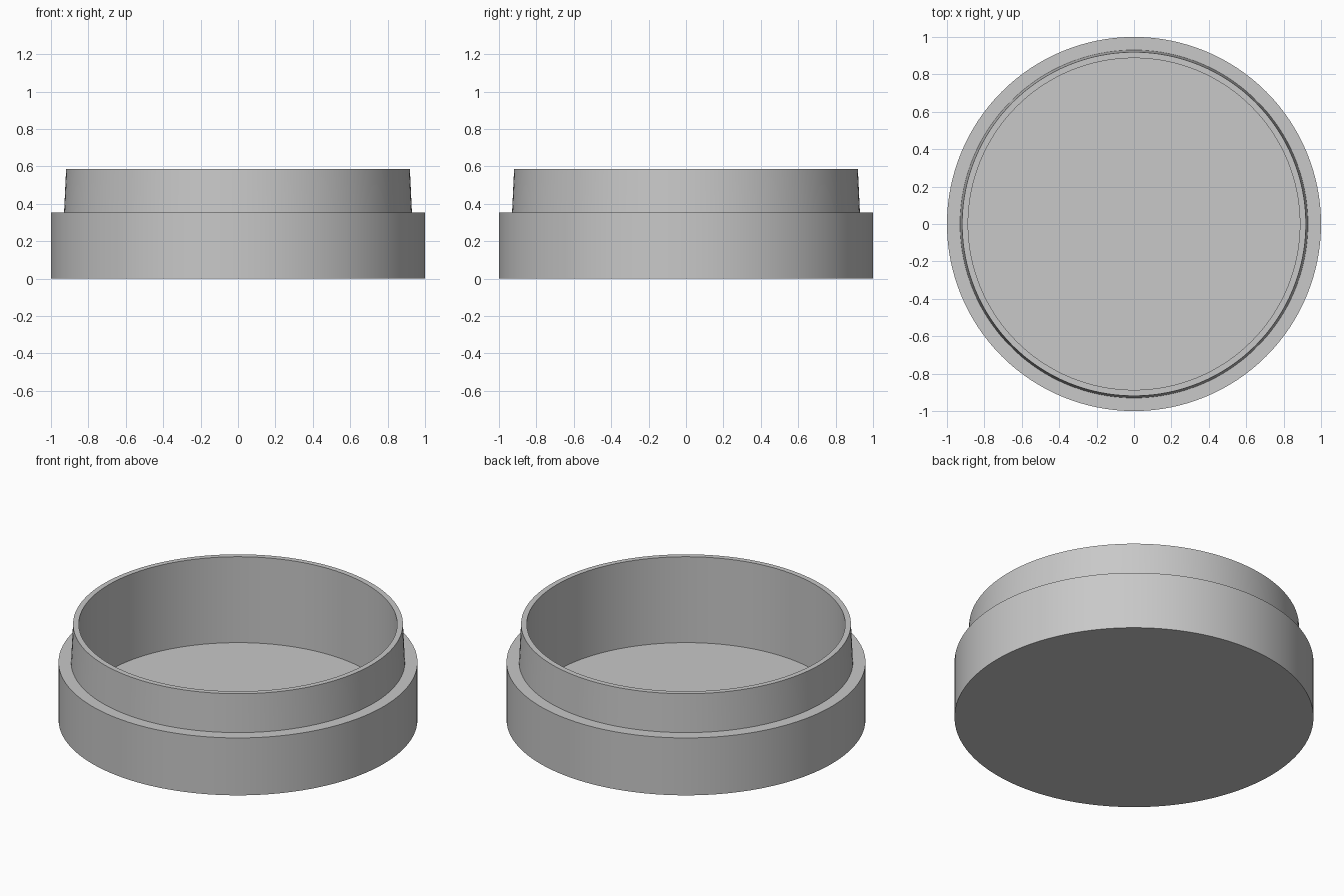
import bpy
import bmesh
import math
from mathutils import Matrix

cube = bpy.data.objects.get("Cube")
if cube:
    bpy.data.objects.remove(cube, do_unlink=True)

SEGMENTS = 128

# Plain grey plastic
grey = bpy.data.materials.new("light_grey")
grey.use_nodes = True
colour = (0.58, 0.58, 0.58, 1)
grey.diffuse_color = colour
grey.node_tree.nodes["Principled BSDF"].inputs["Base Color"].default_value = colour


def lathe(name, profile, material):
    """Spin a (radius, height) profile around z into a closed solid."""
    bm = bmesh.new()
    verts = [bm.verts.new((r, 0, z)) for r, z in profile]
    edges = [bm.edges.new(pair) for pair in zip(verts, verts[1:])]
    bmesh.ops.spin(bm, geom=verts + edges, cent=(0, 0, 0), axis=(0, 0, 1),
                   angle=math.tau, steps=SEGMENTS, use_duplicate=False)
    bmesh.ops.remove_doubles(bm, verts=bm.verts[:], dist=0.0005)
    bmesh.ops.recalc_face_normals(bm, faces=bm.faces[:])
    mesh = bpy.data.meshes.new(name)
    bm.to_mesh(mesh)
    bm.free()
    mesh.materials.append(material)
    obj = bpy.data.objects.new(name, mesh)
    bpy.context.collection.objects.link(obj)
    bpy.ops.object.select_all(action='DESELECT')
    obj.select_set(True)
    bpy.context.view_layer.objects.active = obj
    bpy.ops.object.shade_smooth_by_angle(angle=math.radians(30))
    return obj


# Round cap: solid base, ledge, tapered plug wall, straight bore and floor
BASE_HEIGHT, TOTAL_HEIGHT, FLOOR = 0.353, 0.587, 0.059
BORE = 0.887
lathe("round_cap", [
    (0, 0), (1, 0), (1, BASE_HEIGHT),
    (0.93, BASE_HEIGHT), (0.919, TOTAL_HEIGHT),
    (BORE, TOTAL_HEIGHT), (BORE, FLOOR), (0, FLOOR),
], grey)
